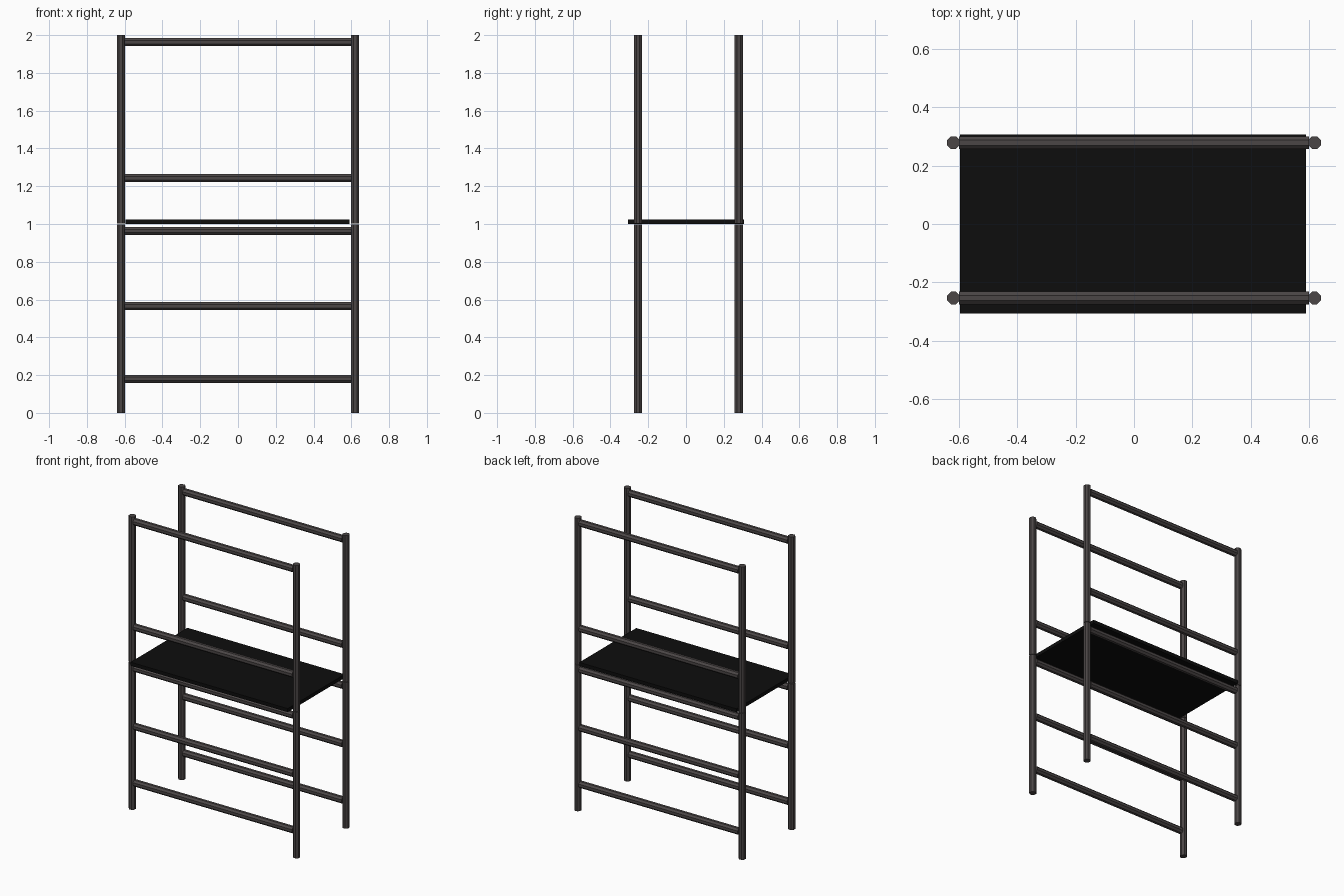
import bpy
import math

cube = bpy.data.objects.get("Cube")
if cube:
    bpy.data.objects.remove(cube, do_unlink=True)


def make_material(name, color):
    mat = bpy.data.materials.new(name)
    mat.use_nodes = True
    mat.diffuse_color = color
    mat.node_tree.nodes["Principled BSDF"].inputs["Base Color"].default_value = color
    return mat


STEEL = make_material("dark grey steel", (0.07, 0.061, 0.061, 1))
BLACK = make_material("black board", (0.004, 0.004, 0.004, 1))

APOTHEM = 0.0215                     # half the width of a tube across its flats
RADIUS = APOTHEM / math.cos(math.pi / 8)
POST_X = 0.62
RUNG_HALF = 0.6
FRAMES = {"front": -0.254, "back": 0.279}
SIDES = {"left": 1, "right": -1}
RUNG_HEIGHTS = (0.18, 0.565, 0.963, 1.243, 1.963)


def tube(name, location, length, along_x=False):
    """Eight-sided tube with its flats facing the axes."""
    bpy.ops.mesh.primitive_cylinder_add(vertices=8, radius=RADIUS, depth=length)
    obj = bpy.context.object
    obj.name = name
    obj.rotation_euler = (0, 0, math.pi / 8)
    bpy.ops.object.transform_apply(location=False, rotation=True, scale=False)
    if along_x:
        obj.rotation_euler = (0, math.pi / 2, 0)
    obj.location = location
    obj.data.materials.append(STEEL)
    return obj


# Two ladder frames, each with stacked lower and upper posts
for frame, y in FRAMES.items():
    for side, sign in SIDES.items():
        for level, z in (("lower", 0.499), ("upper", 1.501)):
            tube(f"{frame}_{side}_{level}_post", (sign * POST_X, y, z), 0.998)
    for i, z in enumerate(RUNG_HEIGHTS, 1):
        tube(f"{frame}_rung_{i}", (0, y, z), 2 * RUNG_HALF, along_x=True)

# Work platform resting between the posts
bpy.ops.mesh.primitive_cube_add(size=1, location=(-0.003, 0, 1.013))
platform = bpy.context.object
platform.name = "platform"
platform.scale = (1.187, 0.614, 0.024)
bpy.ops.object.transform_apply(location=False, rotation=False, scale=True)
platform.data.materials.append(BLACK)
